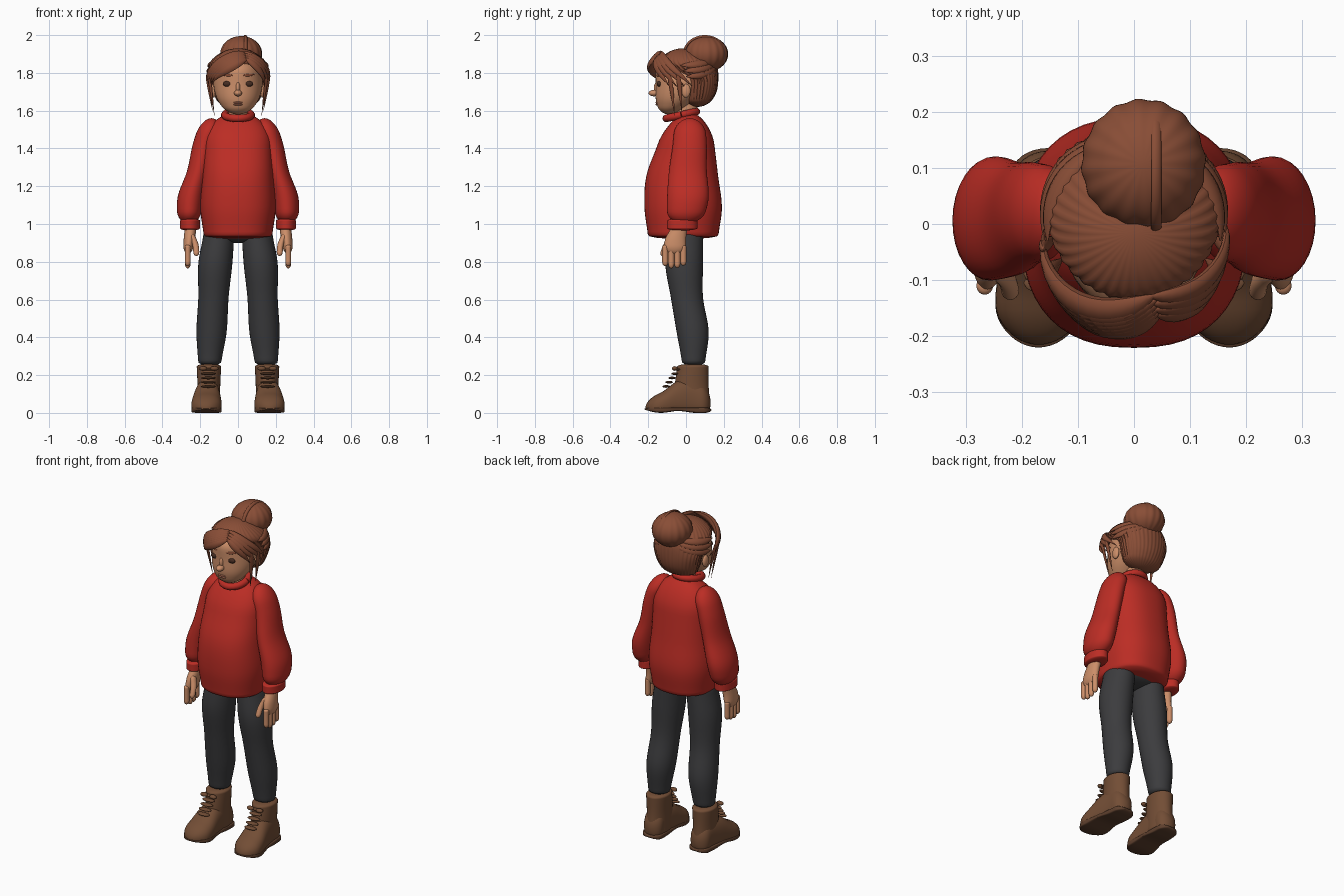
import bpy, bmesh, math
from mathutils import Vector

if "Cube" in bpy.data.objects:
    bpy.data.objects.remove(bpy.data.objects["Cube"])


def material(name, red, green, blue):
    mat = bpy.data.materials.new(name)
    mat.use_nodes = True
    colour = (red, green, blue, 1)
    mat.diffuse_color = colour
    for node in mat.node_tree.nodes:
        if node.type == 'BSDF_PRINCIPLED':
            node.inputs["Base Color"].default_value = colour
            node.inputs["Roughness"].default_value = .8
    return mat


sweater_red = material("sweater_red", .5, .026, .018)
charcoal = material("trouser_charcoal", .045, .045, .048)
auburn = material("auburn_hair", .25, .075, .037)
skin_tone = material("warm_skin", .6, .27, .14)
boot_brown = material("boot_brown", .17, .075, .036)
sole_brown = material("sole_brown", .11, .05, .026)
eye_brown = material("eye_brown", .06, .025, .015)
lip_rose = material("lip_rose", .48, .17, .1)


def between(start, end, t):
    return start + (end - start) * t


def sample(profile, t):
    """Value of an evenly spaced smooth profile, or a constant."""
    if isinstance(profile, (int, float)):
        return profile
    last = len(profile) - 1
    i = min(int(t * last), last - 1)
    f = t * last - i
    a, b, c, d = (profile[min(max(j, 0), last)] for j in range(i - 1, i + 3))
    return b + f * ((c - a) + f * (2 * a - 5 * b + 4 * c - d
                                   + f * (3 * b - a - 3 * c + d))) / 2


def rounding(distance, length):
    """Quarter-circle shrink near an end of a loft."""
    if distance >= length:
        return 1
    return max(.04, math.sqrt(1 - (1 - distance / length) ** 2))


def tube(name, rings, mat, mirror):
    """Join rings of points into a closed, smooth-shaded tube."""
    bm = bmesh.new()
    loops = [[bm.verts.new(point) for point in ring] for ring in rings]
    for low, high in zip(loops, loops[1:]):
        for i in range(len(low)):
            bm.faces.new((low[i - 1], low[i], high[i], high[i - 1]))
    bm.faces.new(loops[0])
    bm.faces.new(loops[-1])
    bmesh.ops.recalc_face_normals(bm, faces=bm.faces)
    mesh = bpy.data.meshes.new(name)
    bm.to_mesh(mesh)
    bm.free()
    mesh.materials.append(mat)
    mesh.shade_smooth()
    mesh.set_sharp_from_angle(angle=math.radians(50))
    obj = bpy.data.objects.new(name, mesh)
    bpy.context.collection.objects.link(obj)
    if mirror:
        mod = obj.modifiers.new("Mirror", 'MIRROR')
        mod.use_mirror_merge = False


def loft(name, mat, span, x, width, low, high, ends=(0, 0), mirror=False,
         power=2, lengthwise=False, floor=0, grooves=0, sides=32):
    """Stack cross-sections upwards, or lengthwise along y, from profiles."""
    rings, steps = [], 32
    for step in range(steps + 1):
        t = (1 - math.cos(math.pi * step / steps)) / 2
        pos = between(*span, t)
        shrink = rounding(t, ends[0]) * rounding(1 - t, ends[1])
        near, far = sample(low, t), sample(high, t)
        ring = []
        for i in range(sides):
            ang = math.tau * i / sides
            c, s = math.cos(ang), math.sin(ang)
            size = shrink * (1 + .015 * math.sin(grooves * ang))
            a = sample(x, t) + size * sample(width, t) * math.copysign(abs(c) ** (2 / power), c)
            b = (near + far + size * (far - near) * math.copysign(abs(s) ** (2 / power), s)) / 2
            ring.append((a, pos, max(b, floor)) if lengthwise else (a, b, pos))
        rings.append(ring)
    tube(name, rings, mat, mirror)


def blob(name, mat, place, size, mirror=False, **options):
    """Ellipsoid part."""
    x, y, z = place
    width, depth, height = size
    loft(name, mat, (z - height, z + height), x, width, y - depth, y + depth,
         ends=(.5, .5), mirror=mirror, **options)


def sweep(name, mat, points, radii, centre, mirror=False, flat=1, sides=10):
    """Round or flattened strand whose flat side faces the centre."""
    pts = [Vector(p) for p in points]
    rings = []
    for i, p in enumerate(pts):
        ahead = (pts[min(i + 1, len(pts) - 1)] - pts[max(i - 1, 0)]).normalized()
        across = ahead.cross(p - Vector(centre)).normalized()
        out = across.cross(ahead) * flat
        rings.append([p + radii[i] * (across * math.cos(math.tau * k / sides)
                                      + out * math.sin(math.tau * k / sides))
                      for k in range(sides)])
    tube(name, rings, mat, mirror)


def lock(name, turn, height, radius, reach=(.165, .185), mirror=False):
    """Tapered strand lying on the head; turn is in degrees from the front."""
    points, radii, steps = [], [], 16
    for step in range(steps + 1):
        t = step / steps
        ang = math.radians(between(*turn, t))
        z = between(*height, t ** 1.6)
        rise = z - 1.78
        hug = math.sqrt(1 - (rise / .17) ** 2) if rise > 0 else 1 + rise
        points.append((reach[0] * hug * math.sin(ang),
                       -.015 - reach[1] * hug * math.cos(ang), z))
        radii.append(radius * max(.1, math.sin(math.pi * t ** .8)))
    sweep(name, auburn if radius > .006 else skin_tone, points, radii,
          (0, 0, 1.75), mirror, flat=.6)


# Sweater
loft("sweater_body", sweater_red, (.92, 1.59), 0, (.18, .2, .19, .18, .18),
     (-.2, -.22, -.21, -.15, -.1), (.17, .19, .17, .15, .13),
     ends=(.03, .25), power=2.4, sides=48)
circle = [math.tau * i / 24 for i in range(25)]
sweep("collar", sweater_red,
      [(.07 * math.cos(a), .08 * math.sin(a) - .025, 1.577 + .018 * math.sin(a)) for a in circle],
      [.02] * len(circle), (0, -.025, 1.577))
loft("sleeve", sweater_red, (1, 1.56), (.26, .25, .21, .18, .14), (.06, .07, .06, .06, .06),
     (-.1, -.1, -.09, -.07, -.06), (.09, .12, .11, .11, .1), ends=(.12, .15), mirror=True)
loft("cuff", sweater_red, (.965, 1.03), .254, .053, -.1, .06, ends=(.2, .2), mirror=True)

# Hands
loft("palm", skin_tone, (.84, 1), (.265, .25), (.025, .03, .03), (-.12, -.11, -.07),
     (0, 0, .01), ends=(.3, 0), mirror=True)
for finger in range(4):
    y = -.11 + .032 * finger
    tip = .76 + .012 * abs(finger - 1.4)
    loft(f"finger_{finger + 1}", skin_tone, (tip, .89), .266, .015, y - .016, y + .016,
         ends=(.2, .1), mirror=True, sides=16)
loft("thumb", skin_tone, (.83, .95), (.22, .225, .245), .016, (-.14, -.1), (-.11, -.06),
     ends=(.2, .2), mirror=True, sides=16)

# Trousers
loft("trouser_hips", charcoal, (.9, 1), 0, .18, -.11, .1, ends=(.5, 0))
loft("trouser_leg", charcoal, (.25, .97), (.15, .14, .13, .12, .1), (.06, .08, .08, .09, .08),
     (-.02, -.05, -.08, -.11, -.1), (.1, .12, .09, .09, .09), ends=(.03, .03), mirror=True)

# Boots
loft("boot_shaft", boot_brown, (.02, .26), .154, (.06, .06, .065), (-.06, -.06, -.045),
     (.13, .12, .12), ends=(.05, .06), mirror=True)
loft("boot_foot", boot_brown, (-.215, .13), (.17, .155), (.07, .08, .07, .06, .06), -.03,
     (.08, .11, .17, .18, .14), ends=(.2, .15), mirror=True, power=2.3,
     lengthwise=True, floor=.015)
loft("boot_sole", sole_brown, (-.22, .135), (.17, .155), (.07, .08, .07, .065, .06),
     (.01, 0, .01, 0, 0), .03, ends=(.2, .12), mirror=True, power=6, lengthwise=True)
for row in range(5):
    climb = row / 4
    blob(f"lace_{row + 1}", boot_brown,
         (.157, between(-.105, -.042, climb), between(.14, .23, climb)),
         (.04, .02, .007), mirror=True, sides=12)
for side in (-1, 1):
    blob("lace_bow", boot_brown, (.155 + side * .03, -.06, .235), (.022, .015, .012),
         mirror=True, sides=12)

# Head and face
loft("neck", skin_tone, (1.5, 1.66), 0, .05, -.055, .06)
loft("face", skin_tone, (1.58, 1.9), 0, (.06, .11, .13, .12, .1),
     (-.14, -.16, -.16, -.16, -.14), (-.04, .06, .14, .15, .1), ends=(.12, .3), sides=40)
blob("nose", skin_tone, (0, -.17, 1.693), (.021, .028, .017))
blob("nose_bridge", skin_tone, (0, -.15, 1.72), (.013, .02, .035))
blob("ear", skin_tone, (.13, 0, 1.705), (.014, .024, .036), mirror=True)
blob("eye", eye_brown, (.055, -.142, 1.742), (.025, .012, .015), mirror=True)
lock("eyelid", (12, 40), (1.757, 1.755), .006, (.13, .145), mirror=True)
lock("eyebrow", (11, 44), (1.787, 1.792), .007, (.13, .145), mirror=True)
for lip, z in (("upper_lip", 1.643), ("lower_lip", 1.633)):
    blob(lip, lip_rose, (0, -.152, z), (.025, .01, .006))

# Hair cap and bun
loft("hair_cap", auburn, (1.62, 1.93), 0, (.1, .13, .15, .155, .14),
     (0, -.02, -.03, -.14, -.15), (.12, .16, .17, .16, .12),
     ends=(.12, .35), grooves=36, sides=144)
blob("hair_bun", auburn, (.017, .107, 1.9), (.11, .115, .095), grooves=16, sides=96)
band = [math.pi * i / 16 for i in range(17)]
sweep("bun_band", auburn,
      [(.04, .1 - .11 * math.cos(a), 1.9 + .094 * math.sin(a)) for a in band],
      [.01] * len(band), (0, .1, 1.9), flat=.6)

# Swept fringe, side rolls and loose face strands
for k in range(6):
    t = k / 5
    lock(f"fringe_right_{k + 1}", (20, between(-95, -58, t)),
         (between(1.91, 1.87, t), 1.745), .032)
for k in range(4):
    t = k / 3
    lock(f"fringe_left_{k + 1}", (15, between(105, 65, t)),
         (between(1.91, 1.875, t), 1.73), .022)
for k in range(3):
    lock(f"side_roll_{k + 1}", (95 - 5 * k, 170), (1.78 + .03 * k, 1.84 + .015 * k),
         .022, mirror=True)
for k in range(2):
    lock(f"face_strand_{k + 1}", (65 + 15 * k, 72 + 15 * k), (1.8, 1.575 + .02 * k),
         .013, mirror=True)
